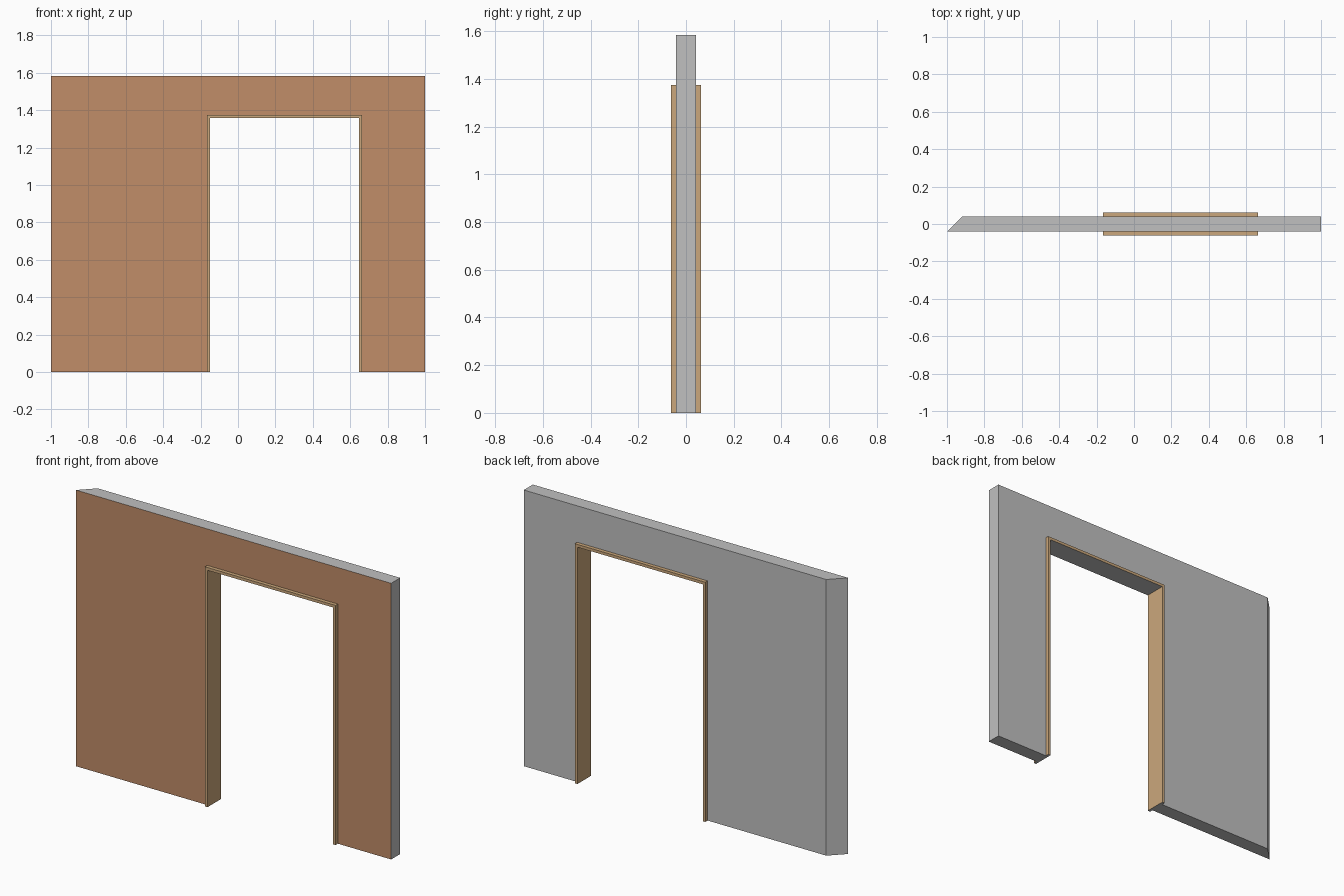
import bpy, bmesh

if "Cube" in bpy.data.objects:
    bpy.data.objects.remove(bpy.data.objects["Cube"])


def material(name, color):
    m = bpy.data.materials.new(name)
    m.diffuse_color = (*color, 1)
    m.use_nodes = True
    m.node_tree.nodes["Principled BSDF"].inputs["Base Color"].default_value = m.diffuse_color
    return m


plaster = material("grey_plaster", (0.53, 0.53, 0.53))
brick = material("brown_wall_face", (0.533, 0.266, 0.138))
wood = material("tan_wood", (0.60, 0.39, 0.20))


def arch(name, x0, x1, top, in0, in1, in_top, half, mats, rule, miter=0.0):
    """Extrude an upside-down U along y; miter slants the left end at the back."""
    outline = [(x0, 0), (in0, 0), (in0, in_top), (in1, in_top),
               (in1, 0), (x1, 0), (x1, top), (x0, top)]
    bm = bmesh.new()
    face = bm.faces.new([bm.verts.new((x, -half, z)) for x, z in outline])
    ext = bmesh.ops.extrude_face_region(bm, geom=[face])
    for v in ext["geom"]:
        if isinstance(v, bmesh.types.BMVert):
            v.co.y = half
            if v.co.x == min(w.co.x for w in bm.verts):
                v.co.x += 0
    for v in bm.verts:
        if v.co.y > 0 and abs(v.co.x - x0) < 1e-5:
            v.co.x += miter
    bmesh.ops.recalc_face_normals(bm, faces=bm.faces)
    bm.normal_update()
    for f in bm.faces:
        f.material_index = rule(f.normal)
    mesh = bpy.data.meshes.new(name)
    bm.to_mesh(mesh)
    bm.free()
    for m in mats:
        mesh.materials.append(m)
    obj = bpy.data.objects.new(name, mesh)
    bpy.context.collection.objects.link(obj)
    return obj


# Frame limits: outer edge fills the wall opening
OUT0, OUT1, OUT_TOP = -0.166, 0.662, 1.374
IN0, IN1, IN_TOP = -0.15, 0.646, 1.358

# Wall with doorway: brown front, grey elsewhere, mitred left end
arch("wall", -1, 1, 1.583, OUT0, OUT1, OUT_TOP, 0.041,
     [plaster, brick], lambda n: int(n.y < -0.9), miter=0.082)

# Door frame: wood with grey undersides
arch("door_frame", OUT0, OUT1, OUT_TOP, IN0, IN1, IN_TOP, 0.062,
     [wood, plaster], lambda n: int(n.z < -0.9))
